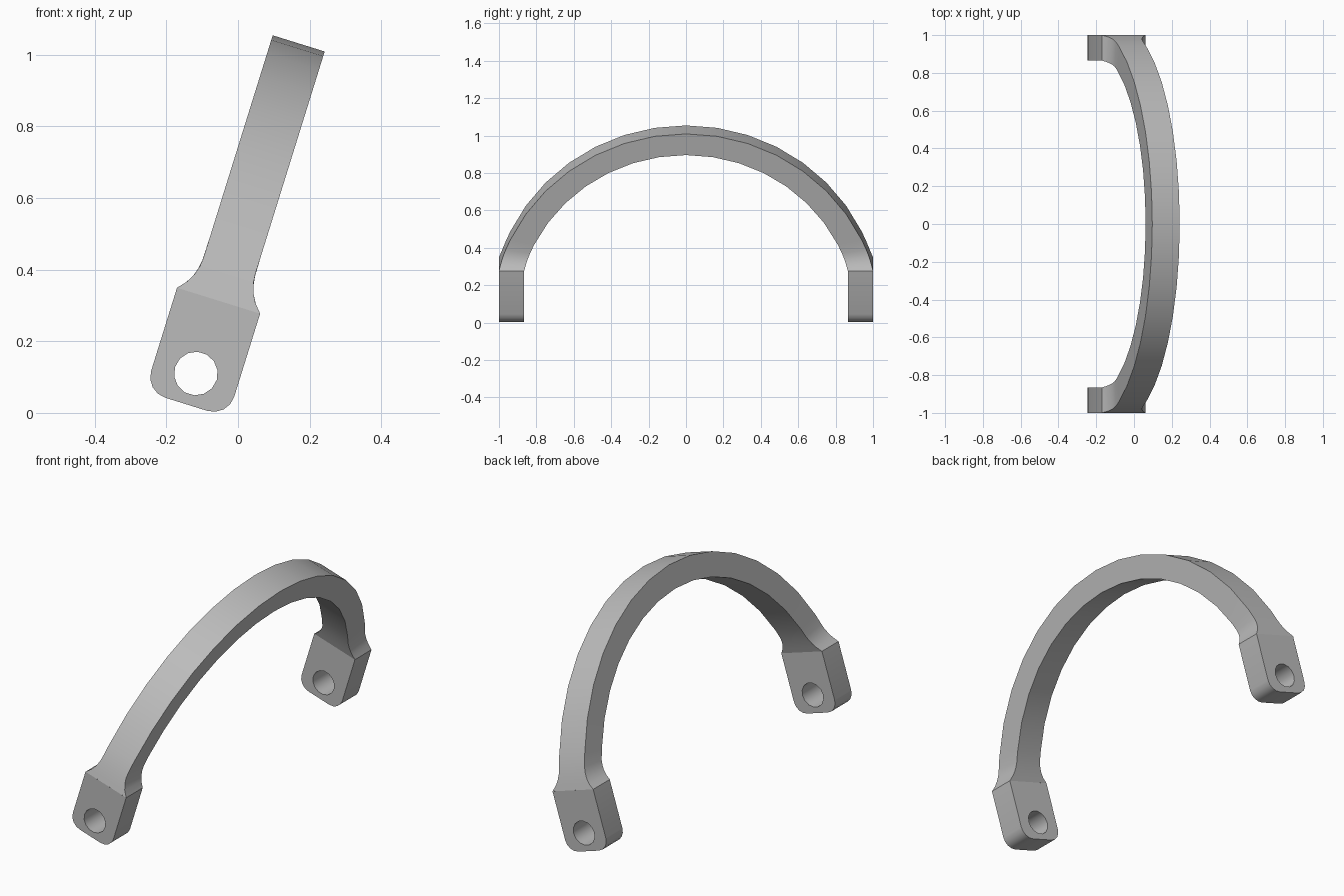
import bpy, bmesh, math
from mathutils import Matrix, Vector

cube = bpy.data.objects.get("Cube")
if cube:
    bpy.data.objects.remove(cube)

TILT = Matrix.Rotation(math.radians(17.3), 4, 'Y')
MID = -0.145               # centre line of the handle before tilting
LUG_HALF, BAND_HALF = 0.1215, 0.076
LUG_TOP, LUG_BOTTOM = 0.283, -0.02
NECK_TOP, NECK_R = 0.385, 0.137

metal = bpy.data.materials.new("plain grey")
metal.use_nodes = True
grey = (0.5, 0.5, 0.5, 1)
metal.diffuse_color = grey
metal.node_tree.nodes["Principled BSDF"].inputs["Base Color"].default_value = grey


def finish(name, bm):
    """Tilt the part, turn it into an object and shade it."""
    bm.transform(TILT)
    mesh = bpy.data.meshes.new(name)
    bm.to_mesh(mesh)
    bm.free()
    mesh.materials.append(metal)
    obj = bpy.data.objects.new(name, mesh)
    bpy.context.collection.objects.link(obj)
    bpy.ops.object.select_all(action='DESELECT')
    obj.select_set(True)
    bpy.context.view_layer.objects.active = obj
    bpy.ops.object.shade_smooth_by_angle(angle=math.radians(32))


def half_width(h):
    """Band width, flaring through a concave fillet into the lug."""
    d = max(0, NECK_TOP - h)
    return min(LUG_HALF, BAND_HALF + NECK_R - math.sqrt(NECK_R ** 2 - d * d))


def arc_point(radius, centre, end_angle, t):
    a = end_angle * t
    return radius * math.sin(a), centre + radius * math.cos(a)


# Arched band: a rectangular section swept from lug to lug
def make_arch():
    bm = bmesh.new()
    side = [i / 8 for i in range(1, 8)] + [0.92, 0.94, 0.96, 0.98, 1]
    stations = [-t for t in reversed(side)] + [0] + side
    rings = []
    for t in stations:
        ring = []
        for radius, centre, end, signs in (
                (1.0405, -0.005, math.acos(0.288 / 1.0405), (-1, 1)),
                (0.907, 0.01, math.acos(0.273 / 0.907), (1, -1))):
            y, h = arc_point(radius, centre, end, t)
            w = LUG_HALF if abs(t) == 1 else half_width(h)
            ring += [bm.verts.new((MID + s * w, y, h)) for s in signs]
        rings.append(ring)
    for a, b in zip(rings, rings[1:]):
        for i in range(4):
            j = (i + 1) % 4
            bm.faces.new((a[i], a[j], b[j], b[i]))
    bmesh.ops.recalc_face_normals(bm, faces=bm.faces)
    finish("arched_band", bm)


# Mounting lug: a plate with rounded lower corners and a round hole
def make_lug(name, side):
    bm = bmesh.new()
    r = 0.06
    outline = [(LUG_HALF, LUG_TOP), (-LUG_HALF, LUG_TOP)]
    for cx, start in ((-LUG_HALF + r, 180), (LUG_HALF - r, 270)):
        for k in range(5):
            a = math.radians(start + 22.5 * k)
            outline.append((cx + r * math.cos(a), LUG_BOTTOM + r + r * math.sin(a)))
    hole = [(0.061 * math.cos(k * math.tau / 14), 0.07 + 0.061 * math.sin(k * math.tau / 14))
            for k in range(14)]
    edges = []
    for loop in (outline, hole):
        vs = [bm.verts.new((MID + u, side, h)) for u, h in loop]
        edges += [bm.edges.new((vs[i - 1], vs[i])) for i in range(len(vs))]
    bmesh.ops.triangle_fill(bm, edges=edges, use_beauty=True, normal=(0, side, 0))
    geom = bmesh.ops.extrude_face_region(bm, geom=bm.faces[:], use_keep_orig=True)["geom"]
    moved = [g for g in geom if isinstance(g, bmesh.types.BMVert)]
    bmesh.ops.translate(bm, verts=moved, vec=Vector((0, -0.135 * side, 0)))
    bmesh.ops.recalc_face_normals(bm, faces=bm.faces)
    # The top is left open where the band joins
    top = [f for f in bm.faces if all(v.co.z > LUG_TOP - 0.001 for v in f.verts)]
    bmesh.ops.delete(bm, geom=top, context='FACES')
    finish(name, bm)


make_arch()
make_lug("front_lug", -1)
make_lug("back_lug", 1)
